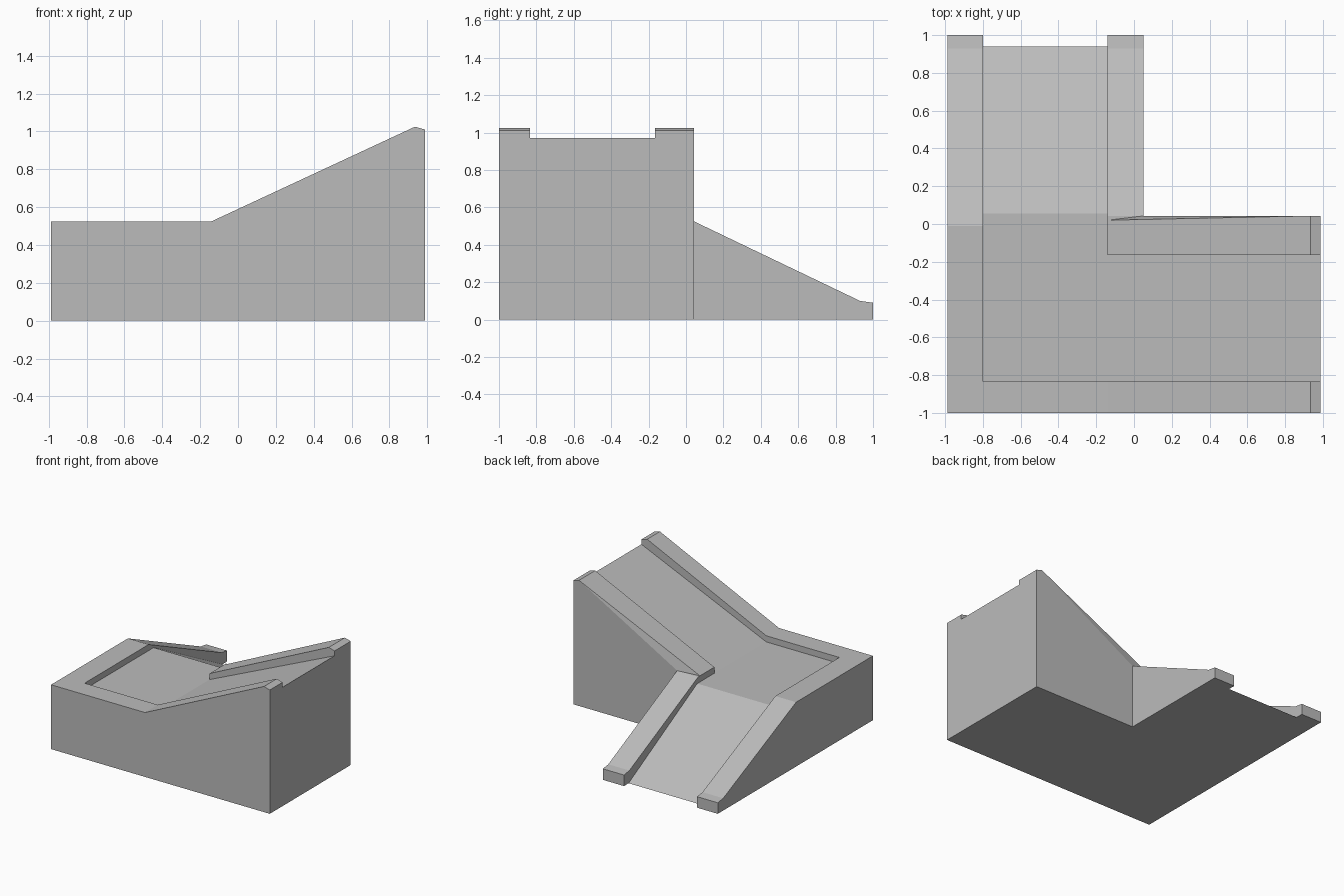
import bpy, bmesh

cube = bpy.data.objects.get("Cube")
if cube:
    bpy.data.objects.remove(cube, do_unlink=True)

# Single flat stone colour
stone = bpy.data.materials.new("stone_grey")
stone.use_nodes = True
GREY = (0.5, 0.5, 0.5, 1)
stone.diffuse_color = GREY
stone.node_tree.nodes["Principled BSDF"].inputs["Base Color"].default_value = GREY


def finish(name, bm):
    bmesh.ops.recalc_face_normals(bm, faces=bm.faces)
    mesh = bpy.data.meshes.new(name)
    bm.to_mesh(mesh)
    bm.free()
    mesh.materials.append(stone)
    obj = bpy.data.objects.new(name, mesh)
    bpy.context.collection.objects.link(obj)
    return obj


def prism(name, axis, profile, start, end):
    """Extrude an (x, z) profile along y, or a (y, z) profile along x."""
    bm = bmesh.new()
    place = (lambda a, z: (a, start, z)) if axis == "y" else (lambda a, z: (start, a, z))
    face = bm.faces.new([bm.verts.new(place(a, z)) for a, z in profile])
    moved = bmesh.ops.extrude_face_region(bm, geom=[face])["geom"]
    offset = (0, end - start, 0) if axis == "y" else (end - start, 0, 0)
    bmesh.ops.translate(bm, vec=offset, verts=[v for v in moved if isinstance(v, bmesh.types.BMVert)])
    return finish(name, bm)


# Shared levels
LEFT, RIGHT, FRONT, BACK = -0.987, 0.987, -1.0, 1.0
CURB, FLOOR = 0.525, 0.475
BEND = -0.14            # where the rising ramp begins
IN_X, IN_Y = -0.8, -0.835   # inner edges of the outer curbs
RAIL_Y = -0.165         # inner edge of the rising inner rail
CORNER_X, CORNER_Y = 0.05, 0.043
rise_end = [(0.935, 1.025), (RIGHT, 1.01), (RIGHT, 0)]
fall_end = [(0.93, 0.1), (BACK, 0.09), (BACK, 0)]

# Sunken floors: landing with rising ramp, then the falling ramp
prism("rising_floor", "y", [(IN_X, 0), (IN_X, FLOOR), (BEND, FLOOR), (RIGHT, 0.97), (RIGHT, 0)],
      IN_Y, RAIL_Y)
prism("falling_floor", "x", [(RAIL_Y, 0), (RAIL_Y, FLOOR), (0.055, FLOOR), (0.94, 0)], IN_X, BEND)

# Outer curbs along the front and the right-hand side
prism("front_curb", "y", [(LEFT, 0), (LEFT, CURB), (BEND, CURB)] + rise_end, FRONT, IN_Y)
prism("side_curb", "x", [(IN_Y, 0), (IN_Y, CURB), (-0.01, CURB)] + fall_end, LEFT, IN_X)

# Inner rail of the falling ramp
prism("falling_inner_rail", "x", [(0.02, 0), (0.02, CURB), (CORNER_Y, CURB)] + fall_end,
      BEND, CORNER_X)

# Inner rail of the rising ramp, its back face folded at the inside corner
bm = bmesh.new()
points = [(x, RAIL_Y, z) for x, z in [(BEND, 0), (BEND, CURB)] + rise_end]
points += [(x, CORNER_Y, z) for x, z in [(CORNER_X, 0), (CORNER_X, CURB)] + rise_end]
points += [(BEND, 0.02, 0), (BEND, 0.02, CURB)]
for p in points:
    bm.verts.new(p)
bmesh.ops.convex_hull(bm, input=bm.verts)
bmesh.ops.dissolve_limit(bm, angle_limit=0.01, verts=bm.verts, edges=bm.edges)
finish("rising_inner_rail", bm)
